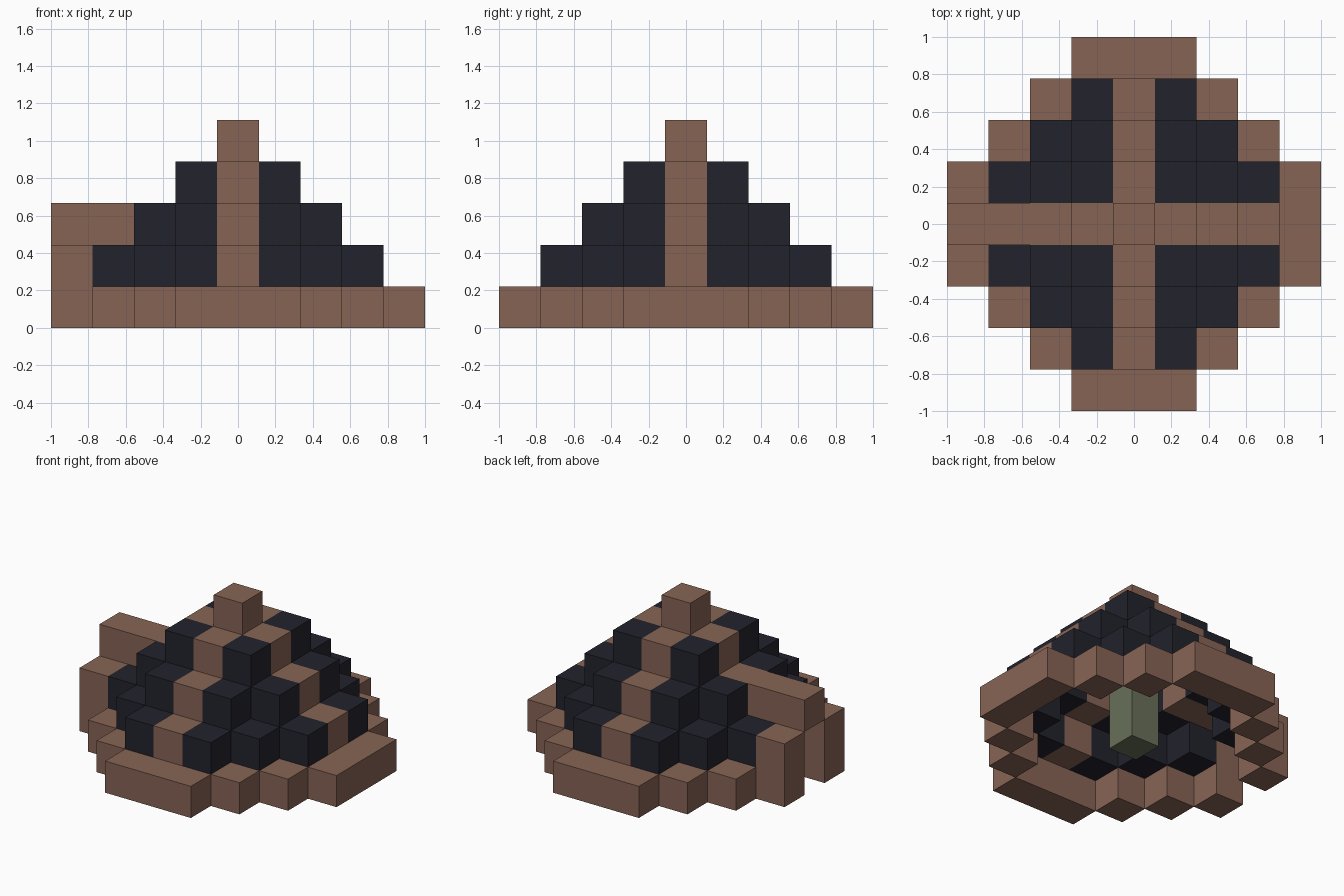
import bpy
import bmesh
import math
from mathutils import Vector

cube = bpy.data.objects.get("Cube")
if cube:
    bpy.data.objects.remove(cube, do_unlink=True)

UNIT = 2 / 9  # edge length of one block


def make_material(name, rgb):
    mat = bpy.data.materials.new(name)
    mat.use_nodes = True
    color = (*rgb, 1)
    mat.diffuse_color = color
    mat.node_tree.nodes["Principled BSDF"].inputs["Base Color"].default_value = color
    return mat


brown = make_material("brown_hide", (0.242, 0.127, 0.09))
dark = make_material("dark_cloth", (0.016, 0.016, 0.026))
green = make_material("sage_green", (0.14, 0.16, 0.1))

AXES = [Vector(a) for a in ((1, 0, 0), (0, 1, 0), (0, 0, 1))]


def add_blocks(name, cells, mat):
    """Join unit blocks into one shell, leaving out faces between neighbours."""
    cells = set(cells)
    if not cells:
        return
    bm = bmesh.new()
    for cell in cells:
        center = Vector(cell) + Vector((0, 0, 0.5))
        for k in range(3):
            for sign in (1, -1):
                normal = AXES[k] * sign
                if tuple(int(a + b) for a, b in zip(cell, normal)) in cells:
                    continue
                u = AXES[(k + 1) % 3] / 2
                v = AXES[(k + 2) % 3] / 2 * sign
                mid = center + normal / 2
                corners = (mid - u - v, mid + u - v, mid + u + v, mid - u + v)
                bm.faces.new([bm.verts.new(c * UNIT) for c in corners])
    bmesh.ops.remove_doubles(bm, verts=bm.verts, dist=0.001)
    bmesh.ops.dissolve_limit(bm, angle_limit=math.radians(1),
                             verts=bm.verts, edges=bm.edges)
    mesh = bpy.data.meshes.new(name)
    bm.to_mesh(mesh)
    bm.free()
    mesh.materials.append(mat)
    bpy.context.collection.objects.link(bpy.data.objects.new(name, mesh))


def ring(layer):
    """Diamond ring of blocks, one step smaller on each layer."""
    reach = 4 - layer
    span = range(-reach, reach + 1)
    return [(x, y, layer) for x in span for y in span
            if (x and y and abs(x) + abs(y) == reach + 1)
            or (x * y == 0 and max(abs(x), abs(y)) == reach)]


# Doorway cut through the lower rings on the -x side
doorway = {(-4, 0, 0), (-3, 0, 1)}

# Base ring and stepped roof with a cross of brown strips
base = [c for c in ring(0) if c not in doorway]
add_blocks("base_ring", base, brown)
for layer in (1, 2, 3):
    cells = [c for c in ring(layer) if c not in doorway]
    add_blocks(f"roof_panels_{layer}", [c for c in cells if c[0] and c[1]], dark)
    add_blocks(f"roof_strips_{layer}", [c for c in cells if not (c[0] and c[1])], brown)
add_blocks("roof_cap", ring(4), brown)

# Entrance: two posts and a lintel running back to the roof
for side, name in ((-1, "front_door_post"), (1, "back_door_post")):
    add_blocks(name, [(-4, side, 1)], brown)
add_blocks("door_lintel", [(-4, 0, 2), (-3, 0, 2)], brown)

# Pillar standing inside
add_blocks("inner_pillar", [(0, 0, 0), (0, 0, 1)], green)
